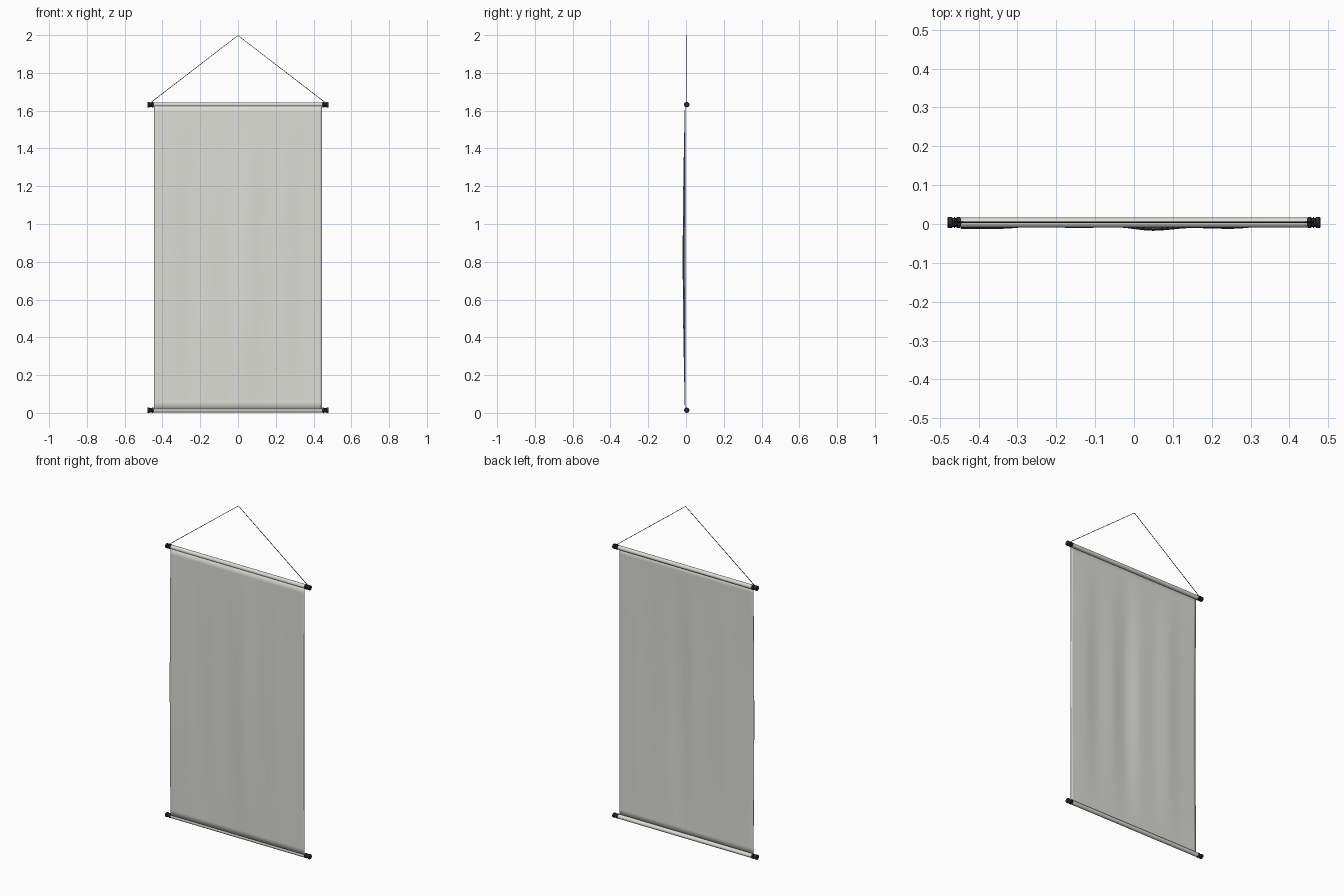
import bpy, bmesh, math
from mathutils import Vector

cube = bpy.data.objects.get("Cube")
if cube:
    bpy.data.objects.remove(cube)

ROD_Y, TOP_Z, LOW_Z = 0.004, 1.632, 0.014
HALF = 0.445


def material(name, rgb):
    m = bpy.data.materials.new(name)
    m.use_nodes = True
    m.diffuse_color = (*rgb, 1)
    m.node_tree.nodes["Principled BSDF"].inputs["Base Color"].default_value = (*rgb, 1)
    return m


cloth = material("pale grey cloth", (0.72, 0.72, 0.68))
black = material("black plastic", (0.025, 0.025, 0.028))


def finish(name, bm, mat, angle):
    bmesh.ops.recalc_face_normals(bm, faces=bm.faces)
    mesh = bpy.data.meshes.new(name)
    bm.to_mesh(mesh)
    bm.free()
    ob = bpy.data.objects.new(name, mesh)
    bpy.context.collection.objects.link(ob)
    mesh.materials.append(mat)
    bpy.ops.object.select_all(action='DESELECT')
    ob.select_set(True)
    bpy.context.view_layer.objects.active = ob
    bpy.ops.object.shade_smooth_by_angle(angle=math.radians(angle))
    return ob


def lathe(name, profile, z, mat, sides=24):
    """Spin (x, radius) points round the rod axis."""
    bm = bmesh.new()
    rings = []
    for x, r in profile:
        angles = [2 * math.pi * i / sides for i in range(sides)]
        rings.append([bm.verts.new((x, ROD_Y + r * math.cos(a), z + r * math.sin(a)))
                      for a in angles])
    for a, b in zip(rings, rings[1:]):
        for i in range(sides):
            j = (i + 1) % sides
            bm.faces.new((a[i], a[j], b[j], b[i]))
    bm.faces.new(rings[0])
    bm.faces.new(rings[-1])
    return finish(name, bm, mat, 35)


# Cloth sleeves round both rods, with waisted end caps
CAP = [(0.44, 0.0105), (0.447, 0.0105), (0.447, 0.014), (0.455, 0.014), (0.457, 0.0115),
       (0.467, 0.0115), (0.469, 0.014), (0.478, 0.014), (0.48, 0.0125)]
for level, z in (("upper", TOP_Z), ("lower", LOW_Z)):
    lathe(level + "_sleeve", [(-HALF, 0.0125), (HALF, 0.0125)], z, cloth)
    for side, s in (("left", 1), ("right", -1)):
        lathe(f"{level}_{side}_cap", [(s * x, r) for x, r in CAP], z, black)

# Gently rippled hanging panel: depth of the folds across the width
FOLDS = [0.007, 0.006, 0.0, 0.004, 0.002, 0.011, 0.004, 0.006, 0.0, 0.001]


def fold_depth(u):
    t = u * (len(FOLDS) - 1)
    i = min(int(t), len(FOLDS) - 2)
    f = t - i
    f = f * f * (3 - 2 * f)
    return FOLDS[i] * (1 - f) + FOLDS[i + 1] * f


bm = bmesh.new()
COLS, ROWS = 54, 40
grid = []
for r in range(ROWS + 1):
    v = r / ROWS
    z = LOW_Z + v * (TOP_Z - LOW_Z)
    sag = math.sin(math.pi * v)
    row = []
    for c in range(COLS + 1):
        u = c / COLS
        y = -0.0045 - sag * (0.0005 + fold_depth(u))
        row.append(bm.verts.new(((2 * u - 1) * HALF, y, z)))
    grid.append(row)
for a, b in zip(grid, grid[1:]):
    for c in range(COLS):
        bm.faces.new((a[c], a[c + 1], b[c + 1], b[c]))
panel = finish("hanging_panel", bm, cloth, 60)
solid = panel.modifiers.new("thickness", 'SOLIDIFY')
solid.thickness = 0.003
solid.offset = 0

# Hanging cord, looped round the cap waists
curve = bpy.data.curves.new("hanging_cord", 'CURVE')
curve.dimensions = '3D'
curve.bevel_depth = 0.0018
curve.bevel_resolution = 1
curve.use_fill_caps = True
path = [Vector((-0.462, ROD_Y, TOP_Z + 0.011)), Vector((0, ROD_Y, 1.998)),
        Vector((0.462, ROD_Y, TOP_Z + 0.011))]
line = curve.splines.new('POLY')
line.points.add(len(path) - 1)
for p, co in zip(line.points, path):
    p.co = (*co, 1)
curve.materials.append(black)
cord = bpy.data.objects.new("hanging_cord", curve)
bpy.context.collection.objects.link(cord)

for side, s in (("left", 1), ("right", -1)):
    bpy.ops.mesh.primitive_torus_add(
        major_radius=0.0125, minor_radius=0.0018, major_segments=20, minor_segments=6,
        location=(s * 0.462, ROD_Y, TOP_Z), rotation=(0, math.pi / 2, 0))
    loop = bpy.context.object
    loop.name = side + "_cord_loop"
    loop.data.materials.append(black)
    bpy.ops.object.shade_smooth()
